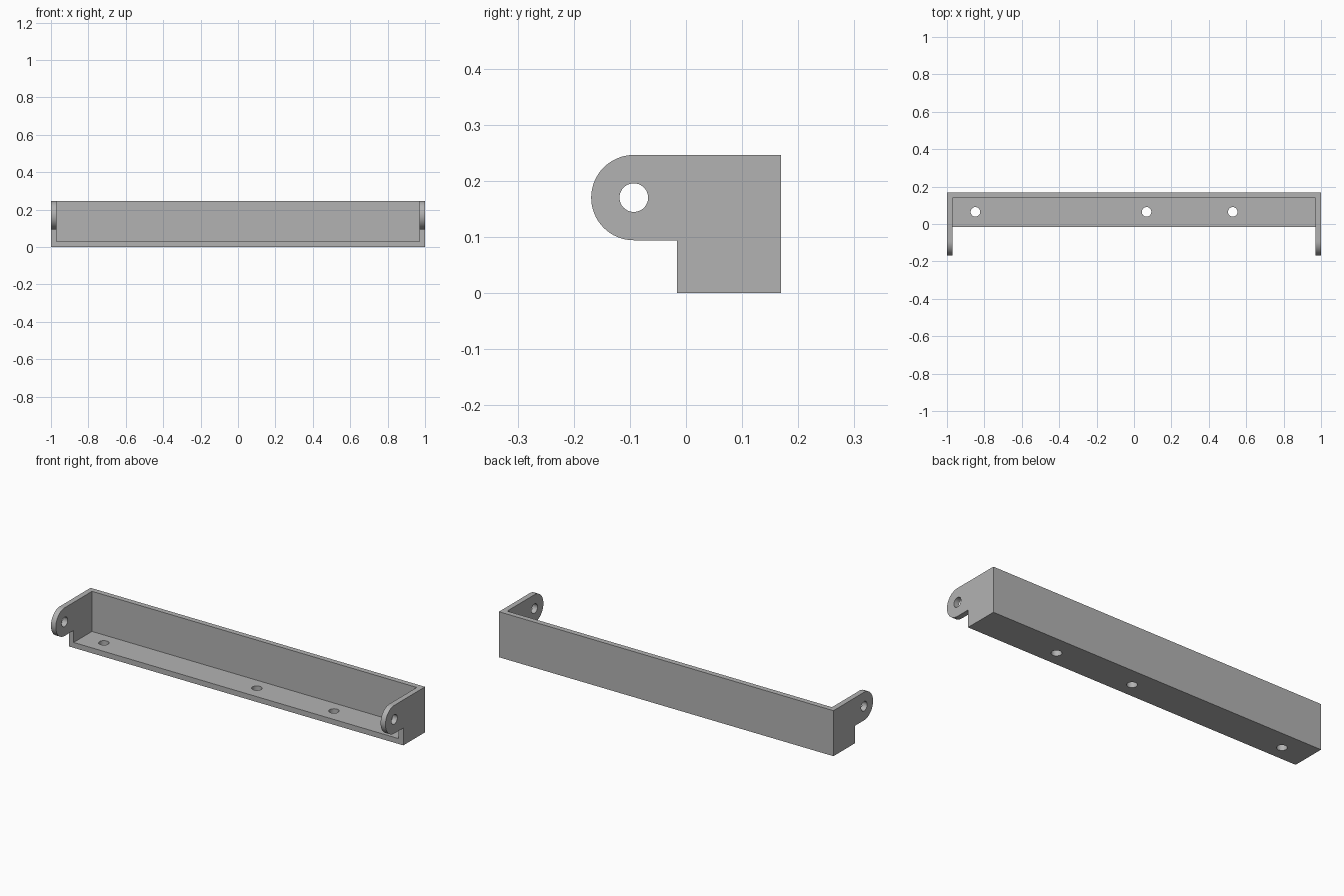
import bpy, bmesh, math
from mathutils import Matrix, Vector

cube = bpy.data.objects.get("Cube")
if cube:
    bpy.data.objects.remove(cube, do_unlink=True)

# Main sizes
HALF_LENGTH, FRONT, BACK, HEIGHT = 1.0, -0.016, 0.169, 0.246
WALL = 0.029
LUG_R, HOLE_R = 0.076, 0.0255
LUG_Y, LUG_Z = -BACK + LUG_R, HEIGHT - LUG_R

grey = bpy.data.materials.new("plain grey")
grey.use_nodes = True
colour = (0.45, 0.45, 0.45, 1)
grey.diffuse_color = colour
grey.node_tree.nodes["Principled BSDF"].inputs["Base Color"].default_value = colour


def add_object(name, bm):
    bmesh.ops.recalc_face_normals(bm, faces=bm.faces)
    mesh = bpy.data.meshes.new(name)
    bm.to_mesh(mesh)
    bm.free()
    mesh.materials.append(grey)
    obj = bpy.data.objects.new(name, mesh)
    bpy.context.collection.objects.link(obj)
    return obj


def cut(target, cutter):
    """Subtract a cutter and remove it."""
    mod = target.modifiers.new("cut", 'BOOLEAN')
    mod.operation, mod.solver, mod.object = 'DIFFERENCE', 'EXACT', cutter
    bpy.context.view_layer.objects.active = target
    bpy.ops.object.modifier_apply(modifier=mod.name)
    bpy.data.objects.remove(cutter, do_unlink=True)


def drill(target, centre, length, turn=Matrix()):
    bm = bmesh.new()
    bmesh.ops.create_cone(bm, cap_ends=True, segments=48, radius1=HOLE_R,
                          radius2=HOLE_R, depth=length,
                          matrix=Matrix.Translation(centre) @ turn)
    cut(target, add_object("hole_cutter", bm))


# Side profile with rounded lug, extruded along the full length
profile = [(FRONT, 0), (BACK, 0), (BACK, HEIGHT)]
for i in range(33):
    a = math.pi / 2 + math.pi * i / 32
    profile.append((LUG_Y + LUG_R * math.cos(a), LUG_Z + LUG_R * math.sin(a)))
profile.append((FRONT, LUG_Z - LUG_R))

bm = bmesh.new()
face = bm.faces.new([bm.verts.new((-HALF_LENGTH, y, z)) for y, z in profile])
ends = bmesh.ops.extrude_face_region(bm, geom=[face])["geom"]
bmesh.ops.translate(bm, vec=(2 * HALF_LENGTH, 0, 0),
                    verts=[v for v in ends if isinstance(v, bmesh.types.BMVert)])
bracket = add_object("mounting_bracket", bm)

# Hollow out, leaving the floor, back and two end plates
low = Vector((-HALF_LENGTH + WALL, -0.5, WALL))
high = Vector((HALF_LENGTH - WALL, BACK - WALL, 0.5))
bm = bmesh.new()
bmesh.ops.create_cube(bm, size=1, matrix=Matrix.Translation((low + high) / 2)
                      @ Matrix.Diagonal((*(high - low), 1)))
cut(bracket, add_object("hollow_cutter", bm))

# Pivot holes through both lugs, then screw holes in the floor
drill(bracket, (0, LUG_Y, LUG_Z), 3, Matrix.Rotation(math.pi / 2, 4, 'Y'))
for x in (-0.848, 0.067, 0.528):
    drill(bracket, (x, 0.065, 0), 0.2)

# Smooth the round surfaces only
bpy.ops.object.select_all(action='DESELECT')
bracket.select_set(True)
bpy.context.view_layer.objects.active = bracket
bpy.ops.object.shade_smooth_by_angle(angle=math.radians(30))
